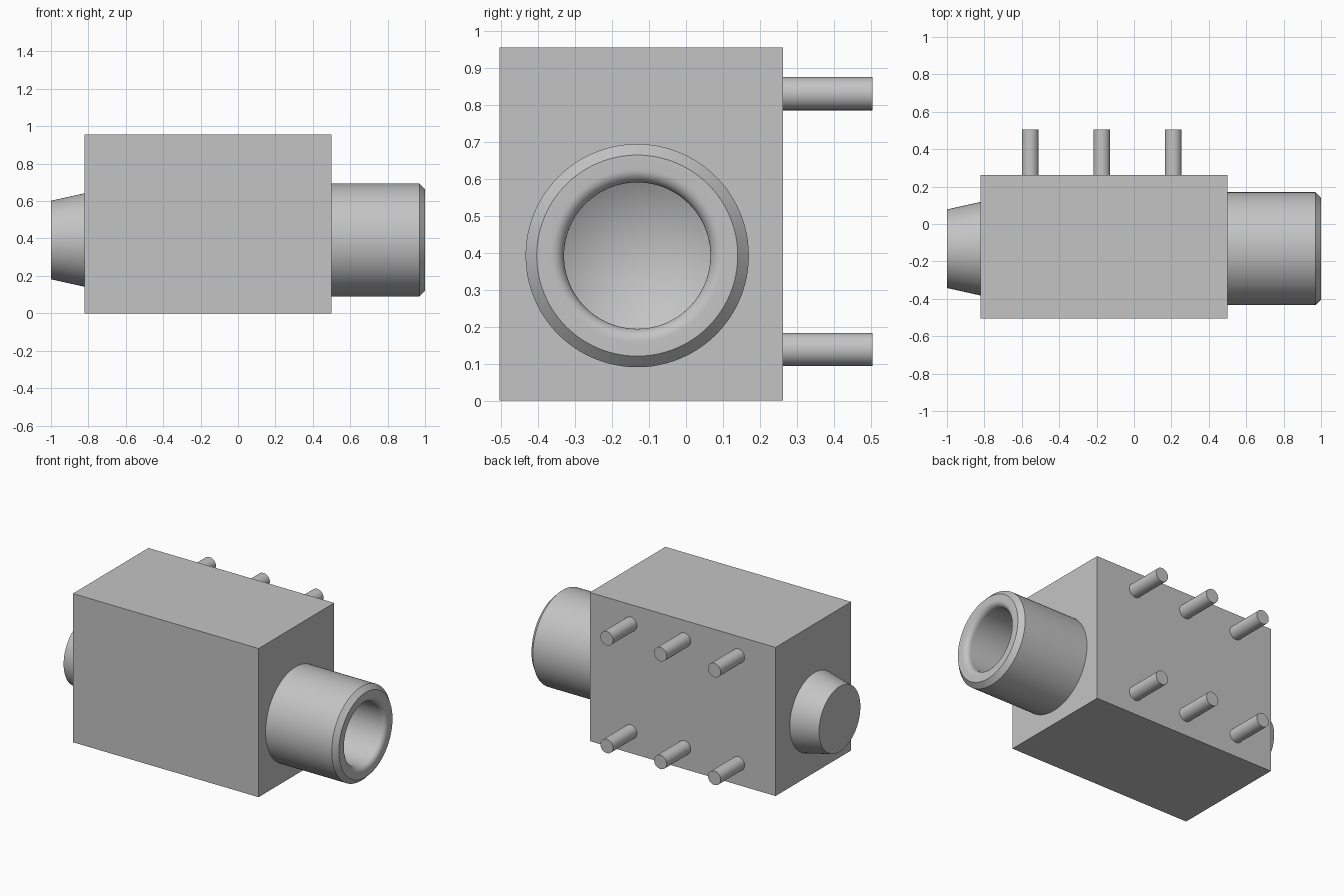
import bpy, bmesh, math
from mathutils import Matrix, Vector

cube = bpy.data.objects.get("Cube")
if cube:
    bpy.data.objects.remove(cube, do_unlink=True)

grey = bpy.data.materials.new("plain grey")
grey.use_nodes = True
GREY = (0.55, 0.55, 0.55, 1)
grey.diffuse_color = GREY
grey.node_tree.nodes["Principled BSDF"].inputs["Base Color"].default_value = GREY

AXIS_Y, AXIS_Z = -0.132, 0.392          # shared axis of sleeve, bore and plug
BODY_MIN = Vector((-0.82, -0.505, 0.0))
BODY_MAX = Vector((0.50, 0.262, 0.955))


def finish(name, bm, smooth=True):
    bmesh.ops.remove_doubles(bm, verts=bm.verts, dist=1e-5)
    bmesh.ops.recalc_face_normals(bm, faces=bm.faces)
    mesh = bpy.data.meshes.new(name)
    bm.to_mesh(mesh)
    bm.free()
    mesh.materials.append(grey)
    obj = bpy.data.objects.new(name, mesh)
    bpy.context.collection.objects.link(obj)
    if smooth:
        bpy.ops.object.select_all(action='DESELECT')
        obj.select_set(True)
        bpy.context.view_layer.objects.active = obj
        bpy.ops.object.shade_smooth_by_angle(angle=math.radians(25))
    return obj


def lathe(name, profile, steps=96):
    """Spin (x, radius) points about the jack axis."""
    bm = bmesh.new()
    verts = [bm.verts.new((x, AXIS_Y + r, AXIS_Z)) for x, r in profile]
    edges = [bm.edges.new(pair) for pair in zip(verts, verts[1:])]
    bmesh.ops.spin(bm, geom=verts + edges, cent=(0, AXIS_Y, AXIS_Z), axis=(1, 0, 0),
                   angle=math.tau, steps=steps, use_merge=True)
    return finish(name, bm)


# Rectangular housing, with the side around the sleeve open for the bore
bm = bmesh.new()
size = BODY_MAX - BODY_MIN
bmesh.ops.create_cube(bm, matrix=Matrix.Translation((BODY_MIN + BODY_MAX) / 2)
                      @ Matrix.Diagonal((*size, 1)))
housing = finish("housing", bm, smooth=False)

# Threadless sleeve: chamfered rim, rounded lip, deep bore with a conical end
BORE, LIP = 0.198, 0.035
lip = [(1 - LIP + LIP * math.cos(a), BORE + LIP - LIP * math.sin(a))
       for a in (math.radians(i * 11.25) for i in range(9))]
inside = lip + [(-0.50, BORE), (-0.62, 0)]
outside = [(0.49, 0.302), (0.97, 0.302), (1.0, 0.272)]
lathe("sleeve", outside + inside)

# Cut the bore into the housing
cutter = lathe("bore_cutter", [(1.1, 0), (1.1, 0.2), (-0.50, 0.2), (-0.63, 0)])
cutter.hide_render = True
cutter.hide_viewport = True
cut = housing.modifiers.new("bore", 'BOOLEAN')
cut.operation = 'DIFFERENCE'
cut.solver = 'EXACT'
cut.object = cutter

# Tapered plug on the opposite end
lathe("end_plug", [(-0.81, 0.252), (-0.82, 0.25), (-1.0, 0.21), (-1.0, 0)])

# Two rows of three contact pins on the back
for row, z in (("lower", 0.138), ("upper", 0.83)):
    for i, x in enumerate((-0.555, -0.172, 0.21)):
        bm = bmesh.new()
        bmesh.ops.create_cone(bm, cap_ends=True, segments=32, radius1=0.045,
                              radius2=0.045, depth=0.255,
                              matrix=Matrix.Translation((x, 0.3775, z))
                              @ Matrix.Rotation(math.pi / 2, 4, 'X'))
        finish(f"{row}_pin_{i + 1}", bm)
